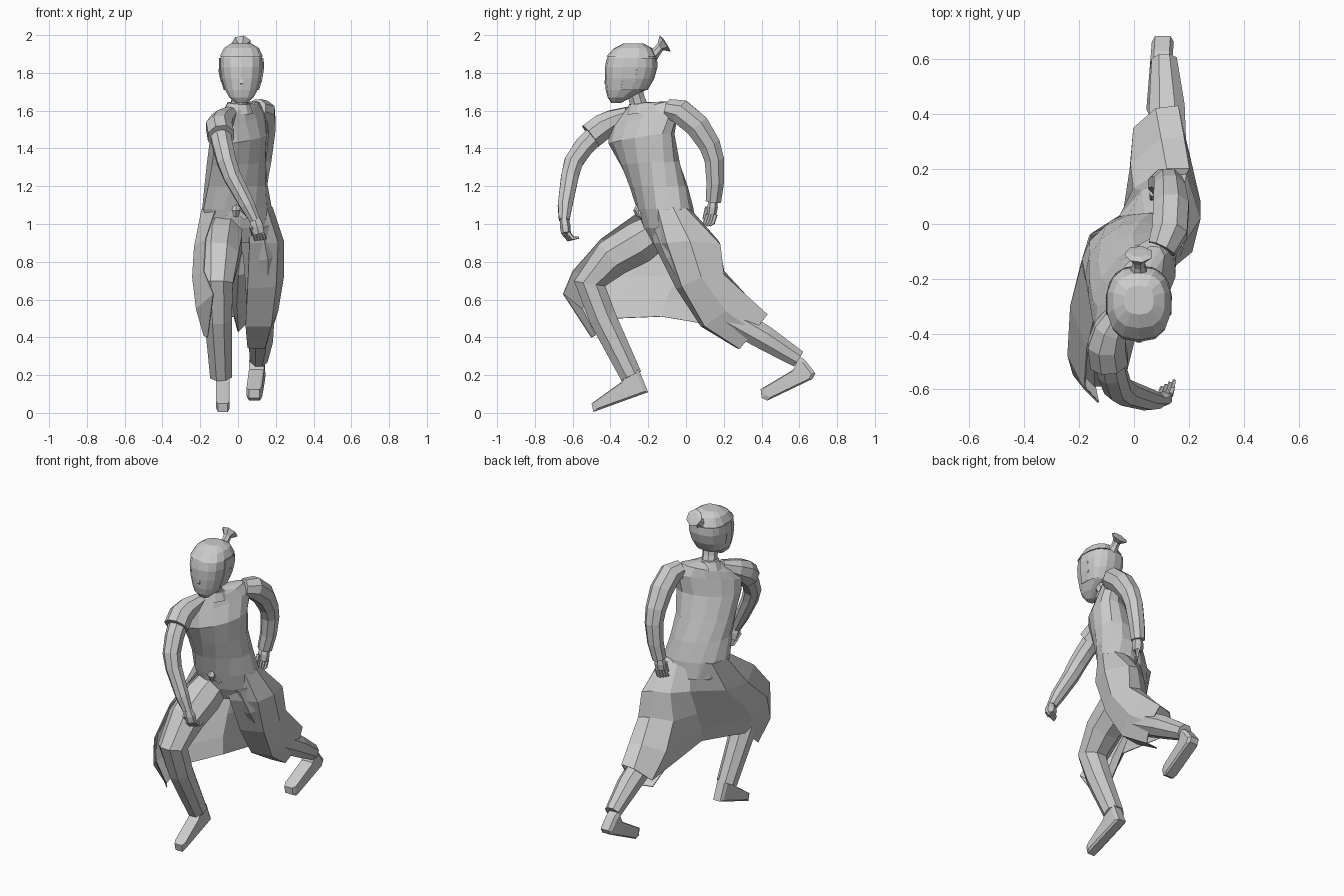
import bpy, bmesh
from math import sin, cos, pi, radians, copysign
from mathutils import Vector


def loft(name, rings, closed=True, caps=True, thick=0):
    """Skin a list of equal-length point rings."""
    bm = bmesh.new()
    vs = [[bm.verts.new(p) for p in r] for r in rings]
    n = len(vs[0])
    for a, b in zip(vs, vs[1:]):
        for i in range(n if closed else n - 1):
            j = (i + 1) % n
            bm.faces.new((a[i], a[j], b[j], b[i]))
    if closed and caps:
        bm.faces.new(vs[0][::-1])
        bm.faces.new(vs[-1])
    bmesh.ops.recalc_face_normals(bm, faces=bm.faces)
    me = bpy.data.meshes.new(name)
    bm.to_mesh(me)
    bm.free()
    ob = bpy.data.objects.new(name, me)
    bpy.context.collection.objects.link(ob)
    if thick:
        m = ob.modifiers.new("thickness", 'SOLIDIFY')
        m.thickness = thick
        m.offset = 0
    return ob


def tube(name, path, sides=8, flat=1.0):
    """Limb: path of (x, y, z, radius); flat squashes the depth."""
    pts = [Vector(p[:3]) for p in path]
    rings = []
    for i, p in enumerate(path):
        t = (pts[min(i + 1, len(pts) - 1)] - pts[max(i - 1, 0)]).normalized()
        u = Vector((1, 0, 0))
        u = (u - t * u.dot(t)).normalized()
        v = t.cross(u)
        rings.append([pts[i] + p[3] * (u * cos(a) + v * sin(a) * flat)
                      for a in [2 * pi * (k + .5) / sides for k in range(sides)]])
    return loft(name, rings)


def foot(name, profile, x_toe, x_heel, w):
    """Shoe: side profile (y, z) spread over four slices, chamfered at the sides."""
    ys = [p[0] for p in profile]
    cy = sum(ys) / len(ys)
    cz = sum(p[1] for p in profile) / len(profile)
    rings = []
    for s, k in ((-1, .85), (-.7, 1), (.7, 1), (1, .85)):
        r = []
        for y, z in profile:
            f = (y - min(ys)) / (max(ys) - min(ys))
            r.append((x_toe + (x_heel - x_toe) * f + s * w,
                      cy + (y - cy) * k, cz + (z - cz) * k))
        rings.append(r)
    return loft(name, rings)


# Torso: twisted rings (cx, cy, z, half width, half depth, twist, shoulder tilt)
torso = [(0, -.09, .90, .11, .09, 20, 0), (0, -.09, .98, .18, .13, 22, 0),
         (-.005, -.11, 1.08, .195, .14, 25, 0), (-.01, -.145, 1.2, .18, .14, 35, 0),
         (-.01, -.19, 1.32, .18, .135, 45, .01), (0, -.235, 1.45, .2, .12, 52, .03),
         (0, -.225, 1.55, .22, .085, 56, .05), (0, -.225, 1.6, .17, .07, 56, .05),
         (.005, -.24, 1.635, .06, .05, 56, .01)]
rings = []
for cx, cy, z, a, b, tw, tilt in torso:
    c, s = cos(radians(tw)), sin(radians(tw))
    ring = []
    for k in range(14):
        t = 2 * pi * k / 14
        u, v = a * cos(t), b * sin(t)
        ring.append((cx + u * c - v * s, cy + u * s + v * c, z + tilt * cos(t)))
    rings.append(ring)
loft("coat_torso", rings)

# Coat skirt: columns from the right front edge round the back ...
skirt_right = [
    [(-.12, -.24, 1.07), (-.17, -.45, .92), (-.18, -.6, .75), (-.13, -.65, .63), (-.16, -.5, .4)],
    [(-.19, -.15, 1.08), (-.23, -.3, .88), (-.24, -.48, .72), (-.22, -.55, .55), (-.18, -.48, .41)],
    [(-.16, -.04, 1.08), (-.19, -.14, .88), (-.21, -.3, .72), (-.2, -.4, .6), (-.15, -.38, .5)],
    [(-.03, .01, 1.08), (-.05, .03, .9), (-.05, -.04, .73), (-.04, -.1, .61), (-.02, -.13, .51)],
    [(.04, .02, 1.08), (.03, .12, .9), (0, .13, .73), (-.01, .22, .57), (0, .35, .43)],
]
# ... to the left front edge, wrapping the rear thigh
skirt_left = [
    [(.1, .02, 1.08), (.12, .17, .91), (.12, .2, .75), (.1, .31, .62), (.08, .42, .51)],
    [(.15, .0, 1.08), (.19, .18, .89), (.2, .2, .73), (.18, .32, .62), (.16, .43, .52)],
    [(.18, -.07, 1.09), (.24, .02, .91), (.24, .08, .72), (.21, .21, .54), (.175, .36, .43)],
    [(.15, -.15, 1.09), (.21, -.1, .9), (.2, -.02, .67), (.175, .1, .46), (.14, .285, .34)],
    [(.05, -.21, 1.09), (.06, -.17, .9), (.05, -.05, .66), (.04, .08, .46), (.05, .27, .345)],
]
loft("coat_skirt", skirt_right + skirt_left, closed=False, thick=.006)

# Trouser legs and shoes
tube("front_leg", [(-.07, -.13, .98, .1), (-.09, -.25, .9, .12), (-.1, -.39, .82, .112),
                   (-.11, -.51, .685, .09), (-.105, -.44, .5, .078), (-.09, -.29, .195, .062)])
tube("rear_leg", [(.09, -.08, 1.0, .1), (.12, -.02, .85, .1), (.125, .075, .68, .092),
                  (.12, .22, .51, .078), (.12, .42, .395, .07), (.11, .595, .285, .05)])
foot("front_shoe", [(-.49, .005), (-.5, .05), (-.34, .165), (-.3, .23), (-.25, .23), (-.2, .11)],
     -.08, -.08, .036)
foot("rear_shoe", [(.43, .065), (.4, .08), (.395, .125), (.57, .23), (.6, .3), (.63, .28),
                   (.685, .21), (.67, .18)], .085, .105, .04)

# Arms and sleeves
tube("front_sleeve", [(-.04, -.3, 1.585, .04), (-.085, -.385, 1.545, .065),
                      (-.1, -.44, 1.515, .074), (-.09, -.505, 1.465, .075)])
tube("front_arm", [(-.1, -.45, 1.5, .06), (-.08, -.54, 1.41, .057), (-.06, -.595, 1.33, .054),
                   (-.03, -.615, 1.25, .05), (.05, -.64, 1.1, .042), (.09, -.645, 1.02, .03)])
tube("rear_arm", [(.1, -.09, 1.61, .055), (.13, -.03, 1.595, .07), (.135, .06, 1.52, .07),
                  (.13, .125, 1.42, .062), (.125, .15, 1.34, .056), (.11, .155, 1.22, .05),
                  (.09, .145, 1.12, .044)])


def hand(name, wrist, palm, tip, spread):
    """Palm plus four curled fingers and a thumb."""
    w, p, t, s = map(Vector, (wrist, palm, tip, spread))
    tube(name + "_palm", [(*w, .028), (*((w + p) / 2), .038), (*p, .034)], 6, .75)
    for k in range(4):
        o = s * (k - 1.5)
        mid = p + o + (t - p) * .45 + Vector((0, 0, -.018))
        tube(f"{name}_finger_{k + 1}", [(*(p + o), .012), (*mid, .011), (*(t + o), .006)], 5)
    th = (w + p) / 2 - s * 2
    tube(name + "_thumb", [(*th, .012), (*(th + (t - p) * .6 + Vector((0, 0, -.03))), .008)], 5)


hand("front_hand", (.09, -.645, 1.03), (.11, -.635, .95), (.125, -.58, .925), (.015, .008, .002))
hand("rear_hand", (.09, .145, 1.13), (.085, .135, 1.05), (.08, .105, .99), (.01, .014, 0))

# Neck and collar
tube("neck", [(0, -.235, 1.59, .052), (.01, -.26, 1.66, .046), (.018, -.28, 1.74, .048)])
tube("collar", [(.002, -.235, 1.59, .085), (.005, -.24, 1.64, .062)], 10)

# Head: squarish rings (z, front y, back y, half width)
head = [(1.64, -.395, -.345, .03), (1.67, -.415, -.29, .065), (1.71, -.425, -.21, .088),
        (1.77, -.43, -.175, .106), (1.83, -.43, -.158, .114), (1.88, -.418, -.16, .112),
        (1.925, -.375, -.185, .09), (1.95, -.325, -.23, .05)]


def head_ring(z, y0, y1, w, grow, angles):
    def q(v):
        return copysign(abs(v) ** .8, v)
    return [(.018 + (w + grow) * q(sin(a)),
             (y0 + y1) / 2 - ((y1 - y0) / 2 + grow) * q(cos(a)), z) for a in angles]


full = [2 * pi * k / 14 for k in range(14)]
loft("head", [head_ring(*h, 0, full) for h in head])
# Hair: back shell and closed crown
back = [radians(80 + 20 * k) for k in range(11)]
loft("hair_back", [head_ring(*h, .005, back) for h in head[2:6]], closed=False, thick=.004)
crown = [(z + .006, a, b, w) for z, a, b, w in head[5:]]
loft("hair_crown", [head_ring(*h, .005, full) for h in crown])
tube("topknot", [(.018, -.18, 1.89, .035), (.018, -.15, 1.92, .024), (.018, -.135, 1.937, .024),
                 (.018, -.11, 1.955, .053), (.018, -.105, 1.958, .03)], 7)
tube("nose", [(.018, -.42, 1.8, .006), (.018, -.424, 1.745, .012), (.018, -.418, 1.735, .008)], 4)
for side in (-1, 1):
    tube("ear", [(.018 + side * .107, -.27, 1.82, .016), (.018 + side * .098, -.275, 1.755, .012)], 5)

# Belt knot at the waist
tube("belt_knot", [(-.01, -.24, 1.1, .02), (-.01, -.255, 1.07, .025), (-.01, -.245, 1.04, .015)], 6)
for side in (-1, 1):
    tube("belt_end", [(-.01, -.25, 1.08, .016), (-.01 + side * .05, -.24, 1.03, .014)], 4, .5)
